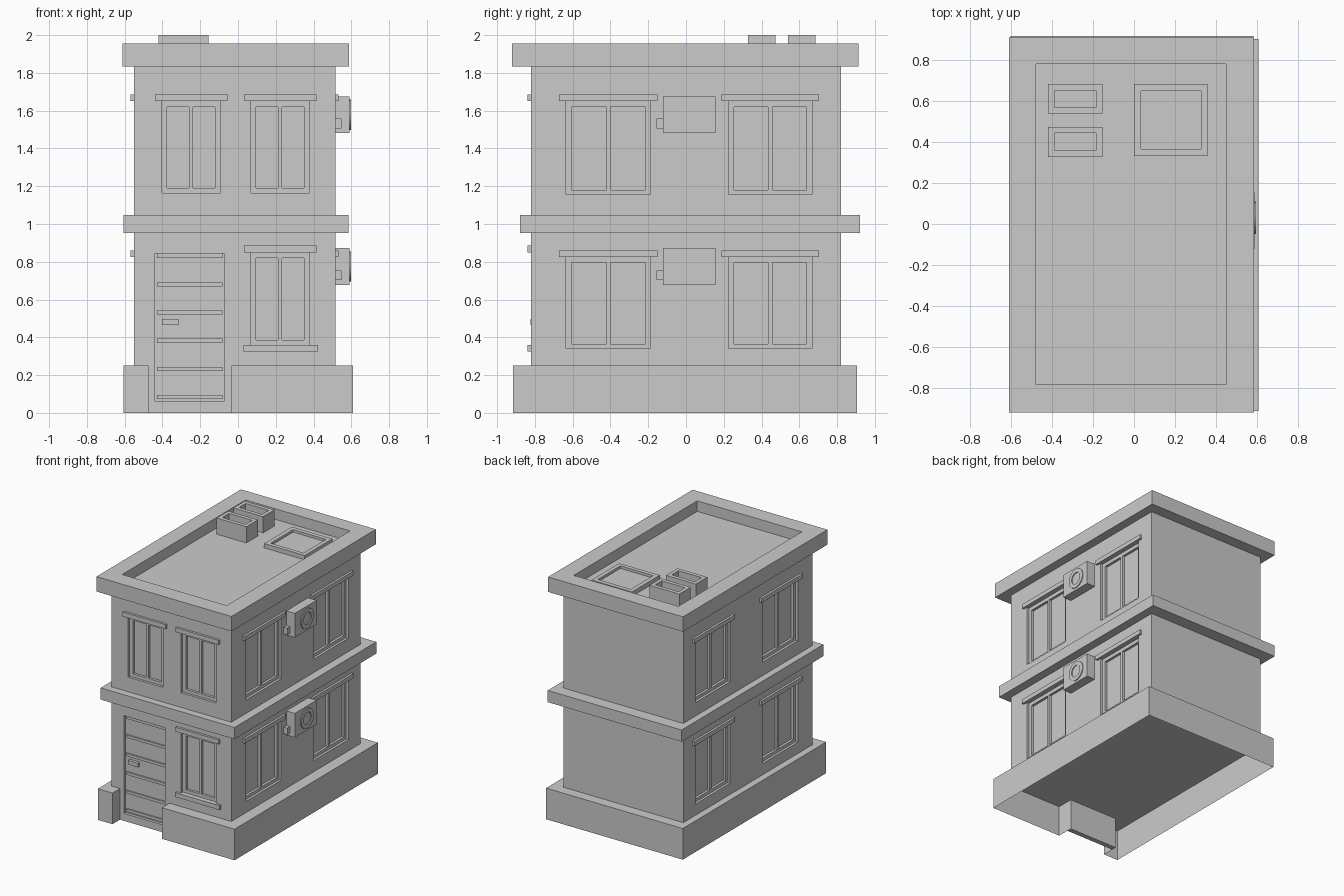
import bpy, bmesh, math
from mathutils import Matrix, Vector

if "Cube" in bpy.data.objects:
    bpy.data.objects.remove(bpy.data.objects["Cube"])


def finish(name, bm):
    me = bpy.data.meshes.new(name)
    bm.to_mesh(me)
    bm.free()
    ob = bpy.data.objects.new(name, me)
    bpy.context.collection.objects.link(ob)
    return ob


def boxes(name, *bounds):
    """One object made of boxes, each given as (x0, x1, y0, y1, z0, z1)."""
    bm = bmesh.new()
    for x0, x1, y0, y1, z0, z1 in bounds:
        m = Matrix.Translation(((x0 + x1) / 2, (y0 + y1) / 2, (z0 + z1) / 2))
        m = m @ Matrix.Diagonal((x1 - x0, y1 - y0, z1 - z0, 1))
        bmesh.ops.create_cube(bm, size=1, matrix=m)
    return finish(name, bm)


def cut(ob, *bounds):
    """Carve box-shaped recesses out of an object."""
    cutter = boxes("cutter", *bounds)
    cutter.hide_render = True
    mod = ob.modifiers.new("recess", 'BOOLEAN')
    mod.operation = 'DIFFERENCE'
    mod.solver = 'EXACT'
    mod.object = cutter
    bpy.context.view_layer.objects.active = ob
    bpy.ops.object.modifier_apply(modifier=mod.name)
    bpy.data.objects.remove(cutter)


XL, XR, YF = -0.55, 0.515, -0.82


def on_wall(side, a0, a1, z0, z1, d0, d1):
    """Box on a wall: a is along the wall, d is outward from its surface."""
    if side == 'front':
        return (a0, a1, YF - d1, YF - d0, z0, z1)
    if side == 'right':
        return (XR + d0, XR + d1, a0, a1, z0, z1)
    return (XL - d1, XL - d0, a0, a1, z0, z1)


# Storeys
lower = boxes("lower_storey", (XL, XR, YF, 0.82, 0.25, 0.96))
upper = boxes("upper_storey", (XL, XR, YF, 0.82, 1.04, 1.84))

# Windows: recessed frames, deeper panes, projecting lintels
front_pair = [(-0.403, -0.093), (0.068, 0.378)]
side_pair = [(-0.635, -0.187), (0.225, 0.667)]
layout = {
    lower: [('front', [front_pair[1]], 0.36, 0.85), ('right', side_pair, 0.34, 0.825),
            ('left', side_pair, 0.34, 0.825)],
    upper: [('front', front_pair, 1.165, 1.65), ('right', side_pair, 1.155, 1.65),
            ('left', side_pair, 1.155, 1.65)],
}
for wall, groups in layout.items():
    frames, panes, lintels = [], [], []
    for side, spans, z0, z1 in groups:
        for a0, a1 in spans:
            mid = (a0 + a1) / 2
            frames.append(on_wall(side, a0, a1, z0, z1, -0.02, 0.1))
            for p0, p1 in ((a0 + 0.028, mid - 0.011), (mid + 0.011, a1 - 0.028)):
                panes.append(on_wall(side, p0, p1, z0 + 0.026, z1 - 0.03, -0.04, 0.1))
            lintels.append(on_wall(side, a0 - 0.037, a1 + 0.037, z1, z1 + 0.035, -0.02, 0.018))
    cut(wall, *frames)
    cut(wall, *panes)
    boxes(wall.name + "_lintels", *lintels)
boxes("front_window_sill", on_wall('front', 0.028, 0.424, 0.325, 0.36, -0.02, 0.02))

# Door: recess running down into the plinth gap, with cross slats and a handle
threshold = boxes("door_threshold", (-0.475, -0.035, YF, -0.78, 0, 0.25))
for ob in (lower, threshold):
    cut(ob, (-0.44, -0.075, -0.95, -0.798, 0.06, 0.845))
boxes("door_slats", *[(-0.43, -0.082, -0.81, -0.79, z - 0.011, z + 0.011)
                      for z in (0.832, 0.68, 0.531, 0.382, 0.232, 0.085)])
boxes("door_handle", (-0.403, -0.315, -0.822, -0.79, 0.464, 0.496))

# Plinth: open-bottomed shell with a gap in front of the door
bm = bmesh.new()
outline = [(-0.605, -0.915), (-0.475, -0.915), (-0.475, -0.79), (-0.035, -0.79),
           (-0.035, -0.915), (0.61, -0.915), (0.61, 0.905), (-0.605, 0.905)]
top = bm.faces.new([bm.verts.new((x, y, 0.25)) for x, y in outline])
sides = bmesh.ops.extrude_edge_only(bm, edges=top.edges[:])
for v in sides['geom']:
    if isinstance(v, bmesh.types.BMVert):
        v.co.z = 0
bmesh.ops.recalc_face_normals(bm, faces=bm.faces)
if top.normal.z < 0:
    bmesh.ops.reverse_faces(bm, faces=bm.faces)
finish("plinth", bm)

# Floor ledge and roof with a sunken deck
boxes("floor_ledge", (-0.605, 0.585, -0.88, 0.92, 0.953, 1.047))
roof = boxes("roof", (-0.612, 0.587, -0.922, 0.912, 1.835, 1.955))
cut(roof, (-0.48, 0.45, -0.785, 0.782, 1.87, 2.1))

# Chimney boxes and skylight
for name, y0, y1 in (("front_chimney", 0.328, 0.475), ("back_chimney", 0.54, 0.685)):
    chimney = boxes(name, (-0.42, -0.155, y0, y1, 1.865, 2.0))
    cut(chimney, (-0.39, -0.185, y0 + 0.031, y1 - 0.031, 1.95, 2.1))
skylight = boxes("skylight", (0, 0.36, 0.333, 0.685, 1.865, 1.905))
cut(skylight, (0.035, 0.327, 0.366, 0.65, 1.885, 2.0))

# Air conditioners: case, side valve box and a round fan ring
for name, z in (("lower_air_conditioner", 0.775), ("upper_air_conditioner", 1.578)):
    boxes(name, (XR - 0.01, 0.59, -0.122, 0.155, z - 0.097, z + 0.097))
    boxes(name + "_valve", (XR - 0.01, 0.547, -0.156, -0.12, z - 0.072, z - 0.02))
    bm = bmesh.new()
    profile = [(0.08, 0.585), (0.08, 0.597), (0.048, 0.597), (0.048, 0.585)]
    vs = [bm.verts.new((x, 0.03 + r, z)) for r, x in profile]
    es = [bm.edges.new(p) for p in zip(vs, vs[1:])]
    bmesh.ops.spin(bm, geom=vs + es, cent=Vector((0, 0.03, z)), axis=Vector((1, 0, 0)),
                   angle=math.tau, steps=24, use_merge=True)
    bmesh.ops.recalc_face_normals(bm, faces=bm.faces)
    finish(name + "_fan", bm)
